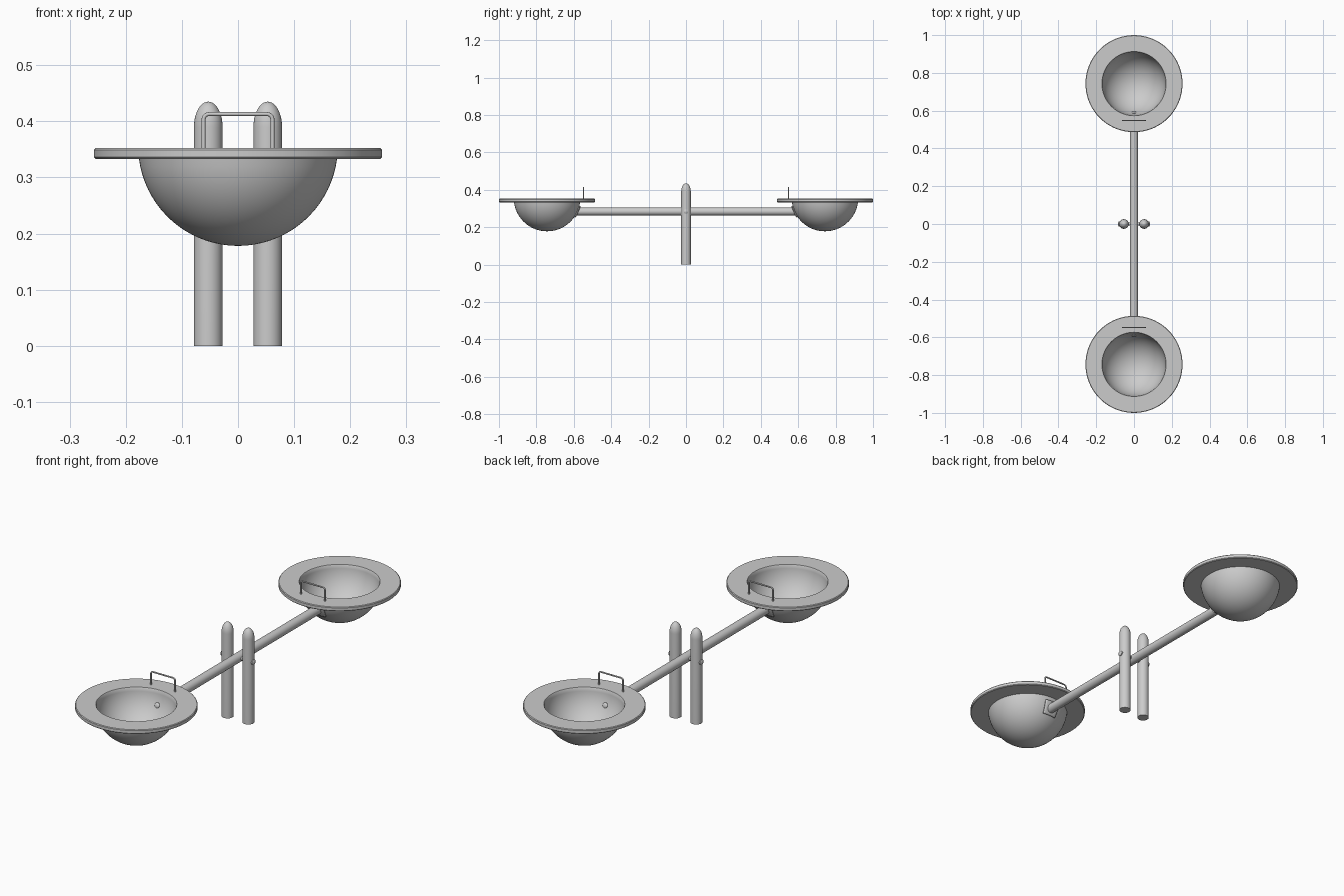
import bpy, bmesh, math
from mathutils import Vector, Matrix

if "Cube" in bpy.data.objects:
    bpy.data.objects.remove(bpy.data.objects["Cube"])

SEAT_Y, BEAM_Z, BOWL_Z = 0.743, 0.284, 0.356
R_OUT, R_IN = 0.178, 0.168


def finish(bm, name, matrix=Matrix()):
    bmesh.ops.remove_doubles(bm, verts=bm.verts, dist=1e-5)
    bmesh.ops.recalc_face_normals(bm, faces=bm.faces)
    me = bpy.data.meshes.new(name)
    bm.to_mesh(me)
    bm.free()
    ob = bpy.data.objects.new(name, me)
    bpy.context.collection.objects.link(ob)
    ob.matrix_world = matrix
    bpy.ops.object.select_all(action='DESELECT')
    ob.select_set(True)
    bpy.context.view_layer.objects.active = ob
    bpy.ops.object.shade_smooth_by_angle(angle=math.radians(35))
    return ob


def lathe(name, profile, matrix=Matrix(), steps=48):
    bm = bmesh.new()
    vs = [bm.verts.new((r, 0, z)) for r, z in profile]
    es = [bm.edges.new(p) for p in zip(vs, vs[1:])]
    bmesh.ops.spin(bm, geom=vs + es, cent=(0, 0, 0), axis=(0, 0, 1),
                   angle=math.tau, steps=steps, use_merge=True)
    return finish(bm, name, matrix)


def along(direction, origin):
    q = Vector(direction).to_track_quat('Z', 'Y')
    return Matrix.Translation(origin) @ q.to_matrix().to_4x4()


def arc(radius, z_top, n=18):
    # sphere profile from the bottom pole up to z_top
    end = math.acos((BOWL_Z - z_top) / radius)
    return [(radius * math.sin(end * i / n), BOWL_Z - radius * math.cos(end * i / n))
            for i in range(n + 1)]


# Seat: bowl with a flat round rim
rim = [(0.17, 0.352), (0.254, 0.352), (0.257, 0.349), (0.257, 0.336), (0.254, 0.333)]
seat_profile = arc(R_IN, 0.349) + rim + arc(R_OUT, 0.333)[::-1]

# Bolt head profile
bolt = [(0, -0.006), (0.012, -0.006), (0.012, 0.002), (0.008, 0.005), (0, 0.006)]

for side, label in ((-1, "front"), (1, "back")):
    centre = Vector((0, side * SEAT_Y, 0))
    lathe(label + "_seat", seat_profile, Matrix.Translation(centre), 72)

    # Handle: bent thin rod standing on the rim
    cu = bpy.data.curves.new(label + "_handle", 'CURVE')
    cu.dimensions = '3D'
    cu.bevel_depth = 0.0035
    cu.bevel_resolution = 3
    cu.use_fill_caps = True
    right = [(0.0615, 0.345)] + [
        (0.0515 + 0.01 * math.cos(a), 0.403 + 0.01 * math.sin(a))
        for a in [math.pi / 2 * i / 5 for i in range(6)]]
    pts = right + [(-x, z) for x, z in reversed(right)]
    sp = cu.splines.new('POLY')
    sp.points.add(len(pts) - 1)
    for p, (x, z) in zip(sp.points, pts):
        p.co = (x, side * 0.548, z, 1)
    sp.use_smooth = True
    bpy.context.collection.objects.link(bpy.data.objects.new(label + "_handle", cu))

    # Mounting plate hugging the bowl where the beam meets it
    bm = bmesh.new()
    n = 8
    drop = math.asin((BOWL_Z - BEAM_Z) / R_OUT)
    grid = []
    for i in range(n + 1):
        row = []
        for j in range(n + 1):
            a, e = 0.44 * (i / n - 0.5), -drop + 0.36 * (j / n - 0.5)
            row.append(bm.verts.new((0.182 * math.cos(e) * math.sin(a),
                                     -side * 0.182 * math.cos(e) * math.cos(a),
                                     BOWL_Z + 0.182 * math.sin(e))))
        grid.append(row)
    for i in range(n):
        for j in range(n):
            bm.faces.new((grid[i][j], grid[i + 1][j], grid[i + 1][j + 1], grid[i][j + 1]))
    plate = finish(bm, label + "_mount_plate", Matrix.Translation(centre))
    mod = plate.modifiers.new("thickness", 'SOLIDIFY')
    mod.thickness, mod.offset = 0.005, 0

    # Bolt head inside the bowl
    out = Vector((0, -side * math.cos(drop), -math.sin(drop)))
    lathe(label + "_seat_bolt", bolt,
          along(-out, centre + Vector((0, 0, BOWL_Z)) + out * R_IN), 20)

# Beam joining the two seats
lathe("beam", [(0, -0.583), (0.021, -0.583), (0.021, 0.583), (0, 0.583)],
      along((0, 1, 0), (0, 0, BEAM_Z)))

# Posts with bullet-shaped tops, and the axle bolt heads
dome = [(0.0255 * math.cos(a), 0.39 + 0.045 * math.sin(a))
        for a in [math.pi / 2 * i / 10 for i in range(11)]]
for side, label in ((-1, "left"), (1, "right")):
    lathe(label + "_post", [(0, 0), (0.0255, 0)] + dome,
          Matrix.Translation((side * 0.053, 0, 0)))
    lathe(label + "_axle_bolt", bolt, along((side, 0, 0), (side * 0.079, 0, BEAM_Z)), 20)

# Axle through posts and beam
lathe("axle", [(0, -0.08), (0.008, -0.08), (0.008, 0.08), (0, 0.08)],
      along((1, 0, 0), (0, 0, BEAM_Z)), 20)
